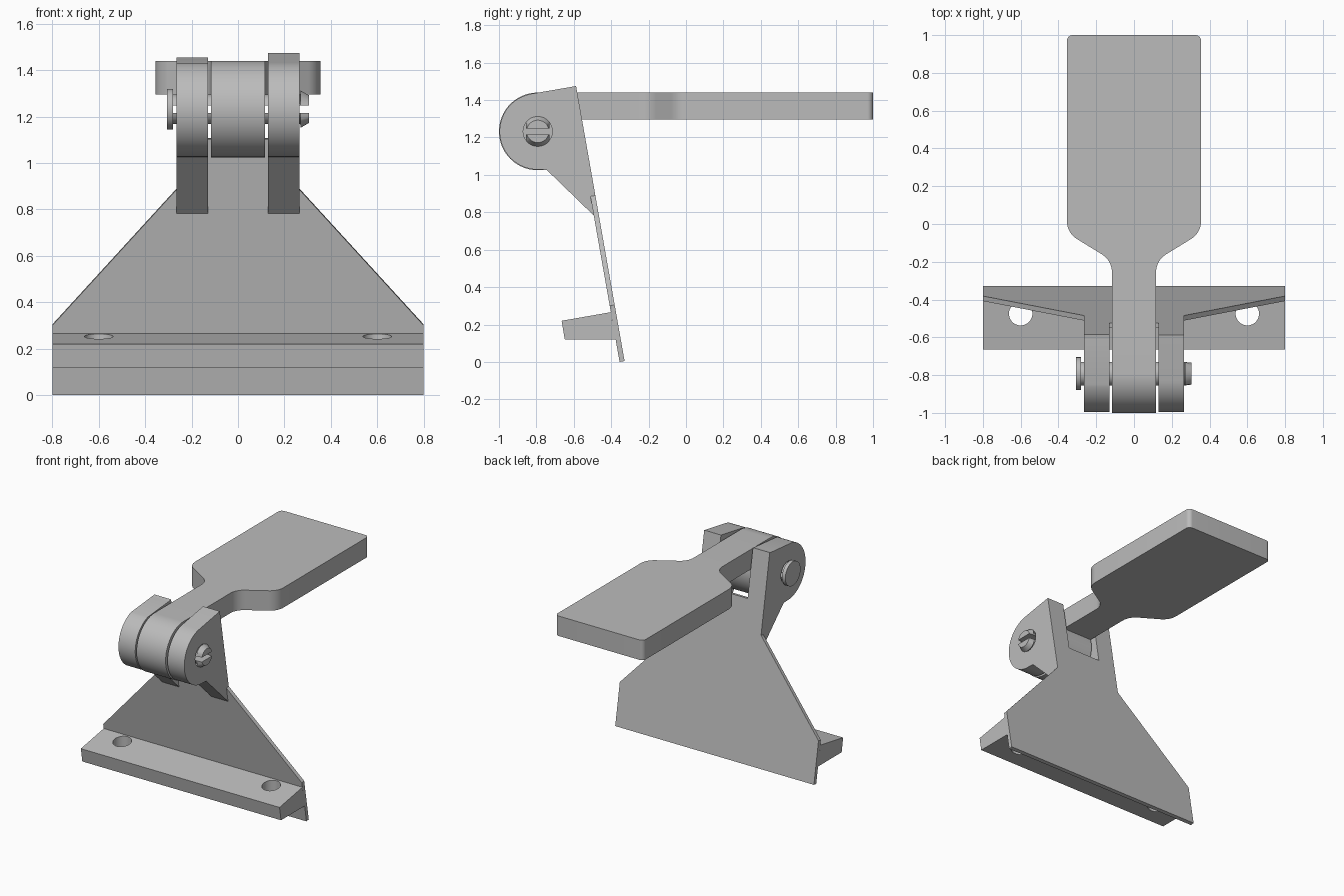
import bpy, bmesh, math
from mathutils import Vector, Matrix

if "Cube" in bpy.data.objects:
    bpy.data.objects.remove(bpy.data.objects["Cube"])

grey = bpy.data.materials.new("plain grey")
grey.diffuse_color = (0.5, 0.5, 0.5, 1)
grey.use_nodes = True
grey.node_tree.nodes["Principled BSDF"].inputs["Base Color"].default_value = grey.diffuse_color

TILT = math.radians(10)
UP = Vector((0, -math.sin(TILT), math.cos(TILT)))       # up along the plate
BACK = Vector((0, math.cos(TILT), math.sin(TILT)))      # through the plate
FOOT = Vector((0, -0.355, 0))
PLATE_T = 0.027
CY, CZ = -0.7925, 1.2325                                # hinge axis


def loft(name, rings, smooth=True):
    """Closed solid through a list of equal-length rings."""
    bm = bmesh.new()
    vs = [[bm.verts.new(p) for p in ring] for ring in rings]
    n = len(vs[0])
    for a, b in zip(vs, vs[1:]):
        for i in range(n):
            j = (i + 1) % n
            bm.faces.new((a[i], a[j], b[j], b[i]))
    bm.faces.new(vs[0][::-1])
    bm.faces.new(vs[-1])
    bmesh.ops.recalc_face_normals(bm, faces=bm.faces)
    me = bpy.data.meshes.new(name)
    bm.to_mesh(me)
    bm.free()
    me.materials.append(grey)
    ob = bpy.data.objects.new(name, me)
    bpy.context.collection.objects.link(ob)
    if smooth:
        shade(ob)
    return ob


def shade(ob):
    bpy.ops.object.select_all(action='DESELECT')
    ob.select_set(True)
    bpy.context.view_layer.objects.active = ob
    bpy.ops.object.shade_smooth_by_angle(angle=math.radians(30))


def along_x(name, yz, x0, x1):
    return loft(name, [[(x, y, z) for y, z in yz] for x in (x0, x1)])


def arc(cx, cy, r, a0, a1, n):
    return [(cx + r * math.cos(math.radians(a0 + (a1 - a0) * i / n)),
             cy + r * math.sin(math.radians(a0 + (a1 - a0) * i / n))) for i in range(n + 1)]


def fillet(corners, n=8):
    """Round each (x, y, radius) corner of an outline."""
    out = []
    for i, (x, y, r) in enumerate(corners):
        p = Vector((x, y))
        if r == 0:
            out.append(p)
            continue
        u = (Vector(corners[i - 1][:2]) - p).normalized()
        v = (Vector(corners[(i + 1) % len(corners)][:2]) - p).normalized()
        half = u.angle(v) / 2
        c = p + (u + v).normalized() * (r / math.sin(half))
        a, b = p + u * (r / math.tan(half)) - c, p + v * (r / math.tan(half)) - c
        out += [c + a.lerp(b, k / n).normalized() * r for k in range(n + 1)]
    return out


def cut(ob, cutter):
    mod = ob.modifiers.new("hole", 'BOOLEAN')
    mod.operation, mod.solver, mod.object = 'DIFFERENCE', 'EXACT', cutter
    bpy.ops.object.select_all(action='DESELECT')
    ob.select_set(True)
    bpy.context.view_layer.objects.active = ob
    bpy.ops.object.modifier_apply(modifier=mod.name)
    bpy.data.objects.remove(cutter)
    shade(ob)


def on_plate(x, s, d):
    return FOOT + UP * s + BACK * d + Vector((x, 0, 0))


# Tilted back plate with two upright arms around a notch
TOP_L, TOP_R = 1.472, 1.493
outline = [(-0.8, 0), (0.8, 0), (0.8, 0.305), (0.265, 0.899), (0.265, TOP_R), (0.13, TOP_R),
           (0.13, 1.12), (-0.13, 1.12), (-0.13, TOP_L), (-0.265, TOP_L), (-0.265, 0.899), (-0.8, 0.305)]
loft("back_plate", [[on_plate(x, s, d) for x, s in outline] for d in (0, PLATE_T)], False)

# Mounting ledge with two screw holes
ledge = along_x("mounting_ledge", [(-0.665, 0.22), (-0.402, 0.266), (-0.376, 0.12), (-0.648, 0.12)], -0.8, 0.8)
for x in (-0.6, 0.6):
    cut(ledge, loft("hole_cutter", [[(px, py, z) for px, py in arc(x, -0.475, 0.062, 0, 352.5, 47)]
                                    for z in (0, 0.5)]))

# Hinge ears
for side, x0, x1, top in (("left", -0.265, -0.13, TOP_L), ("right", 0.13, 0.265, TOP_R)):
    tip, heel = on_plate(0, top, 0.002), on_plate(0, 0.792, 0.002)
    prof = arc(CY, CZ, 0.204, 100 if side == "right" else 106, 270, 40)
    prof += [(-0.745, 1.027), (heel.y, heel.z), (tip.y, tip.z)]
    ear = along_x(side + "_ear", prof, x0, x1)
    cut(ear, along_x("bore_cutter", arc(CY, CZ, 0.078, 0, 352.5, 47), x0 - 0.1, x1 + 0.1))

# Hinge knuckle with the neck of the arm
prof = arc(CY, CZ, 0.2075, 90, 377.5, 64) + [(-0.3, 1.295), (-0.3, 1.44)]
along_x("knuckle", prof, -0.117, 0.117)

# Flat paddle
half = [(0.117, -0.3, 0), (0.117, -0.193, 0.11), (0.355, -0.047, 0.11), (0.355, 1.0, 0.03)]
paddle = fillet(half + [(-x, y, r) for x, y, r in reversed(half)])
loft("paddle", [[(p.x, p.y, z) for p in paddle] for z in (1.295, 1.44)])

# Split snap pin with barbed tips, and its round head
for name, sign in (("upper_pin_half", 1), ("lower_pin_half", -1)):
    rings = []
    for x, r in ((-0.285, 0.064), (0.268, 0.064), (0.27, 0.08), (0.305, 0.06)):
        a = math.degrees(math.asin(0.016 / r))
        rings.append([(x, CY + max(-0.062, min(0.062, y)), CZ + sign * z)
                      for y, z in arc(0, 0, r, a, 180 - a, 24)])
    loft(name, rings)
along_x("pin_head", arc(CY, CZ, 0.0875, 0, 352.5, 47), -0.306, -0.28)
